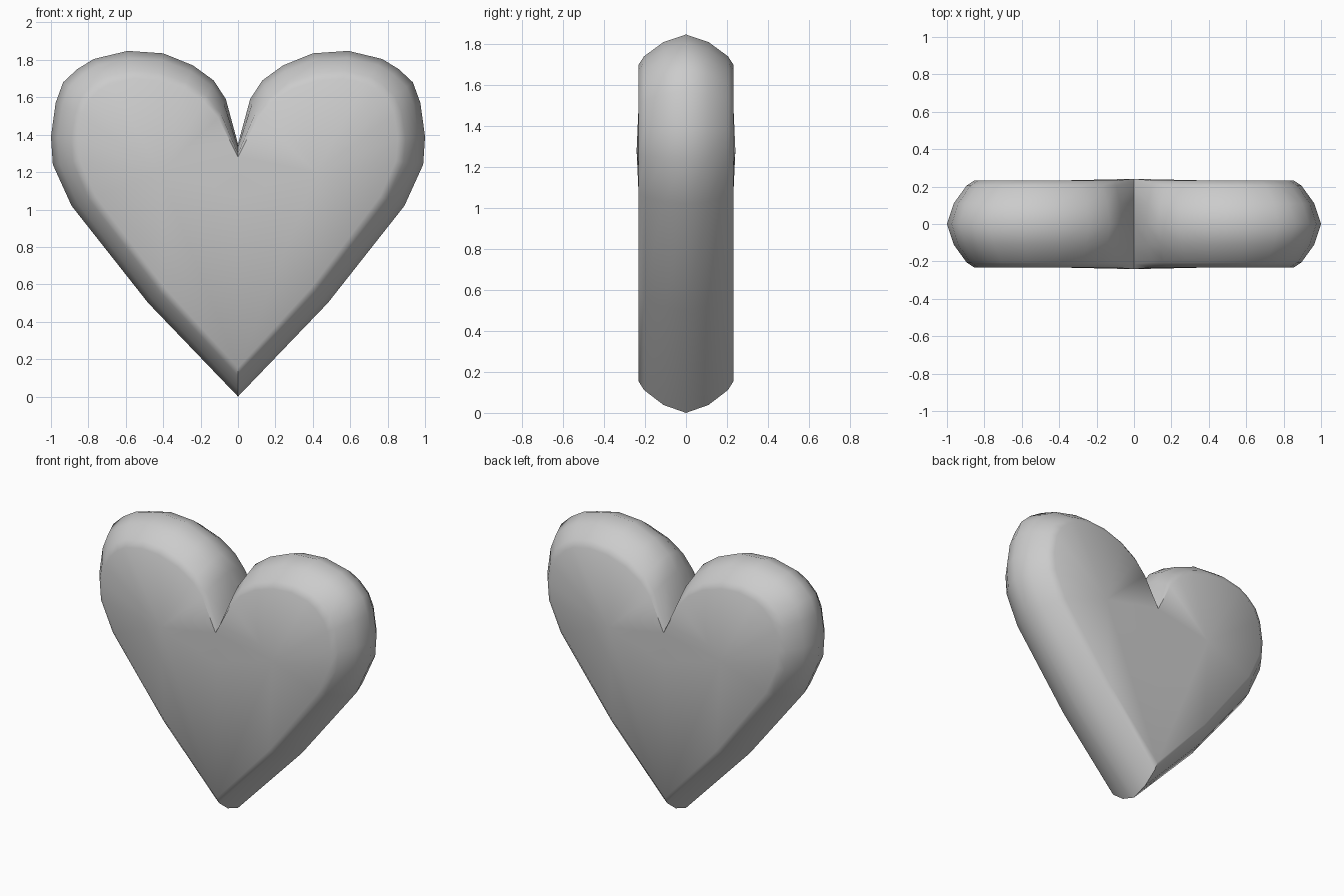
import bpy, bmesh, math

if "Cube" in bpy.data.objects:
    bpy.data.objects.remove(bpy.data.objects["Cube"])

# Right half of the heart outline (x, z): widest loop and inset face loop
outer = [(0, 0.0), (0.48, 0.5), (0.89, 1.02), (0.99, 1.24), (1.0, 1.39),
         (0.975, 1.57), (0.935, 1.68), (0.86, 1.75), (0.77, 1.805), (0.59, 1.848),
         (0.40, 1.835), (0.24, 1.77), (0.13, 1.69), (0.065, 1.59), (0, 1.35)]
inner = [(0, 0.155), (0.39, 0.58), (0.76, 1.07), (0.845, 1.26), (0.855, 1.38),
         (0.835, 1.51), (0.80, 1.58), (0.74, 1.64), (0.68, 1.675), (0.56, 1.70),
         (0.43, 1.69), (0.29, 1.645), (0.18, 1.575), (0.105, 1.49), (0, 1.28)]

# Rounded rim section: (depth y, inset fraction)
half = [(0.232, 1.0), (0.205, 0.72), (0.11, 0.25)]
section = [(-y, f) for y, f in half] + [(0, 0)] + half[::-1]

bm = bmesh.new()
rings = []
for y, f in section:
    ring = []
    for i, ((ax, az), (bx, bz)) in enumerate(zip(outer, inner)):
        # slight swelling where the cleft meets the face
        k = 1.04 if i == len(outer) - 1 else 1.0
        ring.append(bm.verts.new((ax + (bx - ax) * f, y * k, az + (bz - az) * f)))
    rings.append(ring)

# Rim
for a, b in zip(rings, rings[1:]):
    for i in range(len(a) - 1):
        bm.faces.new((a[i], a[i + 1], b[i + 1], b[i]))

# Front and back faces, fanned around a hub
for ring, y in ((rings[0], -0.232), (rings[-1], 0.232)):
    hub = bm.verts.new((0.42, y, 1.2))
    mid = bm.verts.new((0, y, 1.08))
    loop = ring + [mid]
    for i in range(len(loop)):
        bm.faces.new((hub, loop[i], loop[(i + 1) % len(loop)]))

# Mirror to the left half
geom = bm.verts[:] + bm.edges[:] + bm.faces[:]
bmesh.ops.mirror(bm, geom=geom, axis='X', merge_dist=0.0005)
bmesh.ops.remove_doubles(bm, verts=bm.verts[:], dist=0.0005)
bmesh.ops.recalc_face_normals(bm, faces=bm.faces[:])

mesh = bpy.data.meshes.new("heart")
bm.to_mesh(mesh)
bm.free()
heart = bpy.data.objects.new("heart", mesh)
bpy.context.collection.objects.link(heart)

# Smooth shading, crisp only at the tip and cleft
bpy.context.view_layer.objects.active = heart
heart.select_set(True)
bpy.ops.object.shade_smooth_by_angle(angle=math.radians(50))
